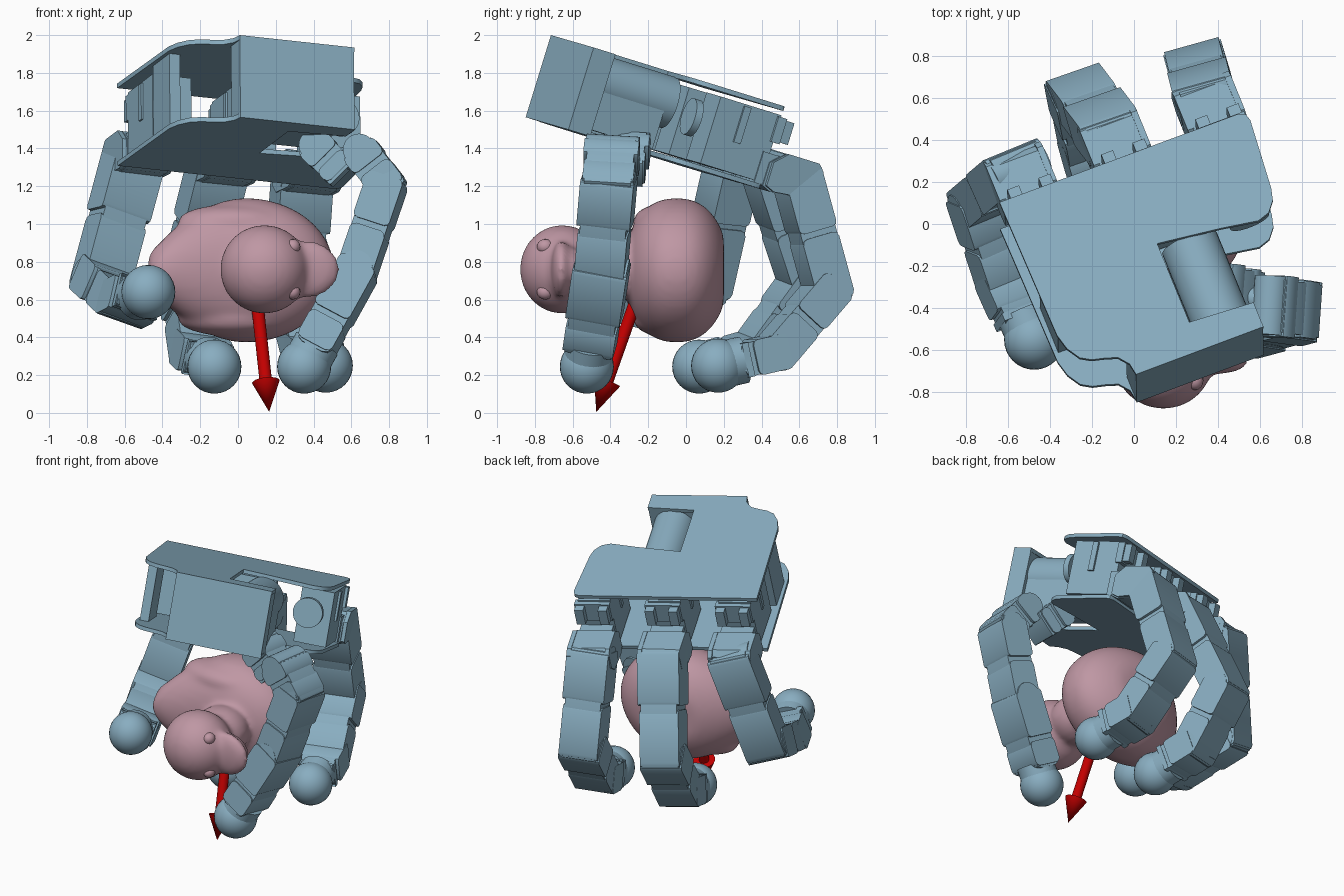
import bpy, bmesh, math
from mathutils import Vector as V, Matrix

if "Cube" in bpy.data.objects:
    bpy.data.objects.remove(bpy.data.objects["Cube"])

def material(name, col):
    m = bpy.data.materials.new(name)
    m.diffuse_color = (*col, 1)
    m.use_nodes = True
    m.node_tree.nodes["Principled BSDF"].inputs["Base Color"].default_value = m.diffuse_color
    return m

STEEL = material("steel_blue", (0.25, 0.42, 0.53))
PINK = material("pink", (0.52, 0.31, 0.37))
RED = material("red", (0.55, 0.0, 0.0))

def finish(bm, name, mat):
    bmesh.ops.recalc_face_normals(bm, faces=bm.faces)
    me = bpy.data.meshes.new(name)
    bm.to_mesh(me)
    bm.free()
    ob = bpy.data.objects.new(name, me)
    bpy.context.collection.objects.link(ob)
    me.materials.append(mat)
    return ob

def prism(name, pts, o, X, Y, Z, z0, z1):
    """Extrude a flat outline given in the frame o, X, Y along Z."""
    bm = bmesh.new()
    f = bm.faces.new([bm.verts.new(o + X * a + Y * b + Z * z0) for a, b in pts])
    r = bmesh.ops.extrude_face_region(bm, geom=[f])
    bmesh.ops.translate(bm, vec=Z * (z1 - z0),
                        verts=[g for g in r['geom'] if isinstance(g, bmesh.types.BMVert)])
    return finish(bm, name, STEEL)

def rod(name, p, q, r1, r2=None, mat=STEEL, n=32):
    bm = bmesh.new()
    d = q - p
    m = Matrix.Translation((p + q) / 2) @ d.to_track_quat('Z', 'Y').to_matrix().to_4x4()
    bmesh.ops.create_cone(bm, cap_ends=True, segments=n, radius1=r1,
                          radius2=r1 if r2 is None else r2, depth=d.length, matrix=m)
    return finish(bm, name, mat)

def blob(bm, c, r, n=32):
    m = Matrix.Translation(c) @ Matrix.Diagonal((*r, 1))
    return bmesh.ops.create_uvsphere(bm, u_segments=n, v_segments=n // 2, radius=1, matrix=m)['verts']

# ---- palm frame: U across, V toward the fingers, W out of the top plate
O = V((0.01, -0.715, 2.0))
U = V((0.932, 0.349, -0.101)).normalized()
W = V((0, 0.297, 0.955))
W = (W - U * W.dot(U)).normalized()
Vv = W.cross(U)

def palm(a, b, w):
    return O + U * a + Vv * b + W * w

def palm_box(name, a0, a1, b0, b1, w0, w1):
    return prism(name, [(a0, b0), (a1, b0), (a1, b1), (a0, b1)], O, U, Vv, W, w0, w1)

outline = [(0, 0), (.65, 0), (.65, .13), (.33, .15), (.33, .57), (.64, .53), (.82, .5), (.88, .52),
           (.92, .57), (.935, .63), (.965, .98), (.955, 1.015), (.92, 1.03), (-.294, 1.035),
           (-.28, .32), (-.26, .24), (-.22, .175), (-.17, .145), (-.11, .13), (-.05, .11), (-.01, .06)]
prism("palm_top_plate", outline, O, U, Vv, W, -0.025, 0)
prism("palm_bottom_plate", outline, O, U, Vv, W, -0.455, -0.43)
palm_box("palm_front_block", 0, .648, 0, .13, -.455, 0)
palm_box("palm_side_post", -.26, -.2, .36, .6, -.44, -.01)

# thumb motor in the palm cut-out
rod("thumb_motor", palm(.49, .13, -.16), palm(.49, .56, -.16), .14)
palm_box("thumb_motor_case", .36, .62, .13, .5, -.42, -.2)
rod("thumb_motor_flange", palm(.8, .57, -.2), palm(.8, .61, -.2), .1)

# finger motors, brackets and knuckles at the palm's far edge
FINGER_A = (-.12, .36, .84)
for i, a in enumerate(FINGER_A):
    palm_box(f"finger_motor_{i}", a - .12, a + .1, .66, 1.02, -.42, -.05)
    palm_box(f"motor_strap_{i}", a - .13, a + .115, .8, .84, -.26, -.06)
    palm_box(f"bracket_{i}", a - .12, a + .12, 1.0, 1.05, -.2, -.06)
    for s in (-1, 1):
        palm_box(f"bracket_tab_{i}", a + s * .08 - .03, a + s * .08 + .03, 1.03, 1.1, -.19, -.07)
    palm_box(f"knuckle_core_{i}", a - .11, a + .11, .98, 1.15, -.43, -.26)
    side = [(1.04, -.3), (1.11, -.235), (1.29, -.235), (1.325, -.27), (1.325, -.37),
            (1.27, -.43), (1.09, -.45), (1.04, -.43)]
    for s in (-1, 1):
        z = sorted((s * .115, s * .145))
        prism(f"knuckle_cheek_{i}", side, palm(a, 0, 0), Vv, W, U, *z)
    prism(f"knuckle_{i}", side, palm(a, -.012, -.005), Vv, W, U, -.12, .12)

def link(name, p, q, h, w=.29, t=.21, e0=.07, e1=.07, c=.04):
    """One boxy finger segment: two shells with a seam, hinge barrel at the start."""
    L = (q - p).normalized()
    h = (h - L * h.dot(L)).normalized()
    T = h.cross(L)
    n, k = (q - p).length, t / 2
    s, end = n * .5, n + e1
    def slab(part, x0, x1, half, z, ch):
        d = ch * .3
        pts = [(x0 + ch, -half), (x1 - ch, -half), (x1 - d, d - half), (x1, ch - half),
               (x1, half - ch), (x1 - d, half - d), (x1 - ch, half), (x0 + ch, half),
               (x0 + d, half - d), (x0, half - ch), (x0, ch - half), (x0 + d, d - half)]
        prism(f"{name}_{part}", pts, p, L, T, h, -z, z)
    slab("body", -e0, end, k * .94, w / 2 - .02, c)
    slab("shell_near", -e0 * .7, s - .02, k, w / 2, .025)
    slab("shell_far", s + .01, end - .015, k * .97, w / 2 - .01, .03)
    rod(f"{name}_hinge", p - h * (w / 2 - .005), p + h * (w / 2 - .005), k * .85)

def tip(name, p, q):
    d = (q - p).normalized()
    rod(name + "_tip_neck", q - d * .14, q, .125)
    bm = bmesh.new()
    blob(bm, q, (.143,) * 3)
    finish(bm, name + "_tip", STEEL)

# ---- three fingers: middle joint, last joint, tip (they start at the knuckles)
fingers = {
    "left_finger": ((-.725, .11, .70), (-.60, -.27, .58), (-.475, -.55, .64)),
    "middle_finger": ((-.26, .625, .68), (-.21, .37, .33), (-.125, .07, .245)),
    "right_finger": ((.30, .752, .65), (.385, .47, .32), (.465, .17, .25)),
}
for (name, pts), a in zip(fingers.items(), FINGER_A):
    P = [palm(a, 1.25, -.34)] + [V(p) for p in pts]
    h = (P[1] - P[0]).cross(P[3] - P[1]).normalized()
    link(name + "_proximal", P[0], P[1], h, w=.288)
    link(name + "_medial", P[1], P[2], h, w=.284, t=.2, e0=.06)
    link(name + "_distal", P[2], P[3], h, w=.27, t=.19, e1=-.11)
    tip(name, P[2], P[3])

# ---- thumb
H = V((.1, .99, -.1))
T = [V(p) for p in ((.65, -.39, 1.385), (.785, -.41, 1.21), (.63, -.45, .75), (.35, -.525, .245))]
link("thumb_base", V((.41, -.31, 1.41)), V((.55, -.33, 1.27)), H, w=.24, t=.19, e0=.03, e1=.01, c=.01)
rod("thumb_base_axle", V((.5, -.34, 1.34)), V((.68, -.38, 1.36)), .06)
link("thumb_knuckle", T[0], T[1], H, t=.2, e0=.02, e1=.06, c=.02)
link("thumb_proximal", T[1], T[2], H, w=.285, t=.2, e0=.05)
link("thumb_distal", T[2], T[3], H, t=.21, e0=.05, e1=-.1)
tip("thumb", T[2], T[3])

# ---- toy bird lying on its side: head toward -y, beak toward +x, tail toward -x
bm = bmesh.new()
for v in blob(bm, (0, 0, 0), (1, 1, 1), 48):
    x, y, z = v.co
    y = math.copysign(abs(y) ** .85, y)
    tail = max(-x, 0) ** 2
    v.co = (.04 + .47 * x - .05 * tail, min(-.05 + .28 * y, .2) - .2 * tail,
            .755 + .382 * z * (1 - .25 * tail))
blob(bm, (-.31, -.24, .79), (.17, .1, .14))
blob(bm, (.14, -.4, .76), (.19, .2, .17))
blob(bm, (.14, -.655, .76), (.235, .225, .235))
blob(bm, (.36, -.66, .76), (.18, .055, .155))
blob(bm, (.34, -.59, .76), (.16, .045, .12))
for s in (-1, 1):
    blob(bm, (-.02, -.12, .755 + s * .26), (.3, .16, .09))
duck = finish(bm, "toy_bird", PINK)
m = duck.modifiers.new("remesh", 'REMESH')
m.mode, m.voxel_size, m.use_smooth_shade = 'VOXEL', .02, True
m = duck.modifiers.new("smooth", 'SMOOTH')
m.factor, m.iterations = .5, 8
bm = bmesh.new()
for s in (-1, 1):
    blob(bm, (.29, -.745, .76 + s * .12), (.04, .045, .04), 16)
finish(bm, "toy_bird_eyes", PINK)

# ---- direction arrow
A, B = V((.08, -.2, .78)), V((.165, -.475, .005))
d = (B - A).normalized()
rod("arrow_shaft", A, B - d * .15, .033, mat=RED)
rod("arrow_head", B - d * .17, B, .073, 0, mat=RED)

for ob in bpy.context.scene.objects:
    ob.select_set(True)
bpy.context.view_layer.objects.active = duck
bpy.ops.object.shade_smooth_by_angle(angle=math.radians(35))
